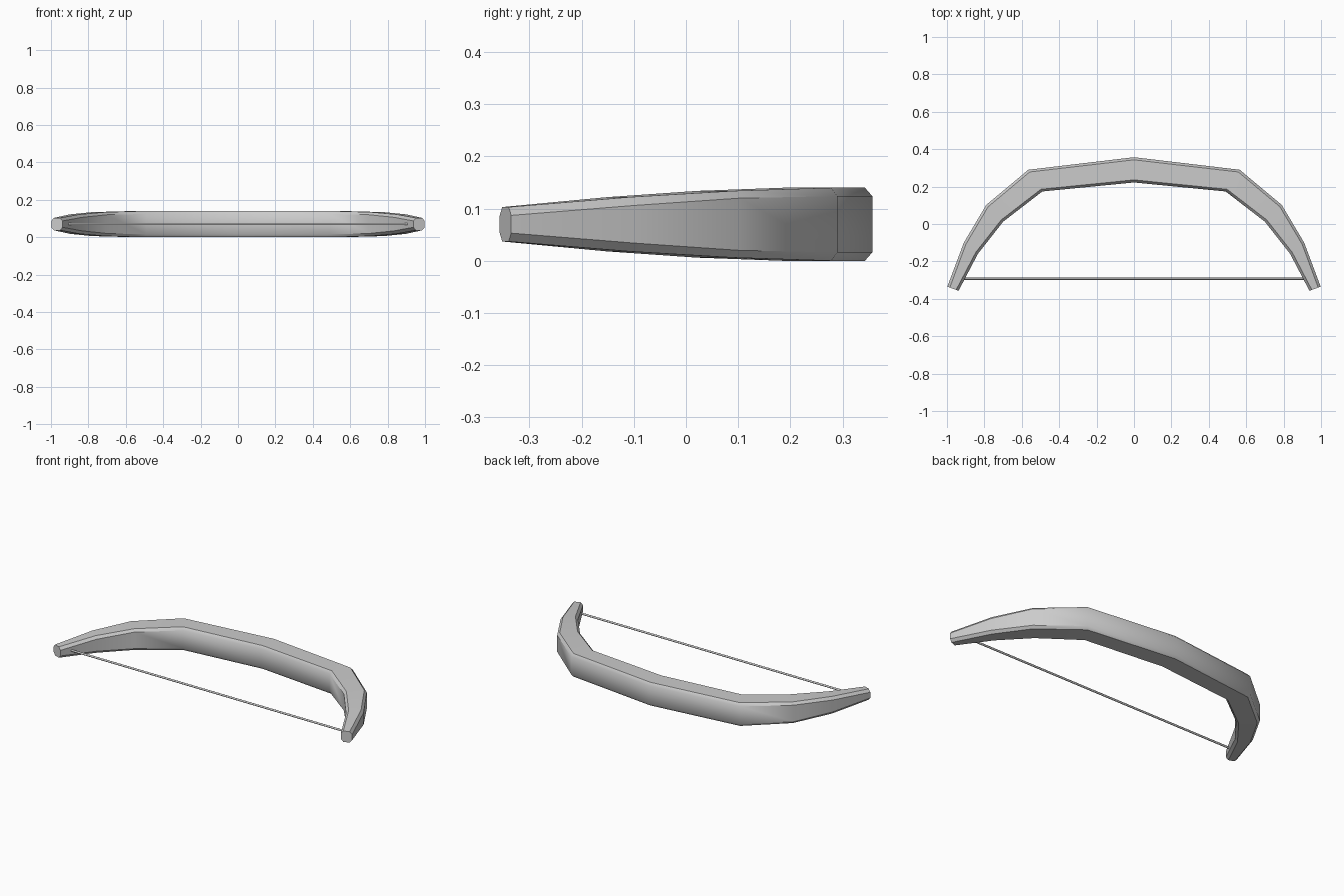
import bpy, bmesh, math
from mathutils import Vector

if "Cube" in bpy.data.objects:
    bpy.data.objects.remove(bpy.data.objects["Cube"])

MID_Z = 0.07

# Half-bow stations: outer point, inner point, half height, half flat-face height
half = [
    ((0.0, 0.357), (0.0, 0.222), 0.070, 0.054),
    ((0.565, 0.29), (0.49, 0.174), 0.070, 0.054),
    ((0.79, 0.102), (0.70, 0.012), 0.064, 0.050),
    ((0.91, -0.10), (0.835, -0.16), 0.052, 0.036),
    ((0.998, -0.335), (0.938, -0.357), 0.033, 0.017),
]


def mirrored(s):
    (ox, oy), (ix, iy), h, f = s
    return ((-ox, oy), (-ix, iy), h, f)


def finish(bm, name, angle):
    bmesh.ops.recalc_face_normals(bm, faces=bm.faces)
    mesh = bpy.data.meshes.new(name)
    bm.to_mesh(mesh)
    bm.free()
    ob = bpy.data.objects.new(name, mesh)
    bpy.context.collection.objects.link(ob)
    bpy.ops.object.select_all(action='DESELECT')
    ob.select_set(True)
    bpy.context.view_layer.objects.active = ob
    bpy.ops.object.shade_smooth_by_angle(angle=math.radians(angle))
    return ob


# Bow limb: chamfered cross-section lofted along the arc
bm = bmesh.new()
rings = []
for outer, inner, h, f in [mirrored(s) for s in half[:0:-1]] + half:
    o, i = Vector((*outer, MID_Z)), Vector((*inner, MID_Z))
    c = (i - o).normalized() * 0.014
    up = Vector((0, 0, 1))
    ring = [o - up * f, o + up * f, o + c + up * h, i - c + up * h,
            i + up * f, i - up * f, i - c - up * h, o + c - up * h]
    rings.append([bm.verts.new(p) for p in ring])
for a, b in zip(rings, rings[1:]):
    for k in range(8):
        n = (k + 1) % 8
        bm.faces.new((a[k], a[n], b[n], b[k]))
bm.faces.new(rings[0])
bm.faces.new(rings[-1])
finish(bm, "bow_limb", 40)

# Bow string: thin rod stretched between the tips
bm = bmesh.new()
bmesh.ops.create_cone(bm, cap_ends=True, segments=8, radius1=0.006,
                      radius2=0.006, depth=1.86)
for v in bm.verts:
    v.co = Vector((v.co.z, v.co.x - 0.293, v.co.y + MID_Z))
finish(bm, "bow_string", 50)
